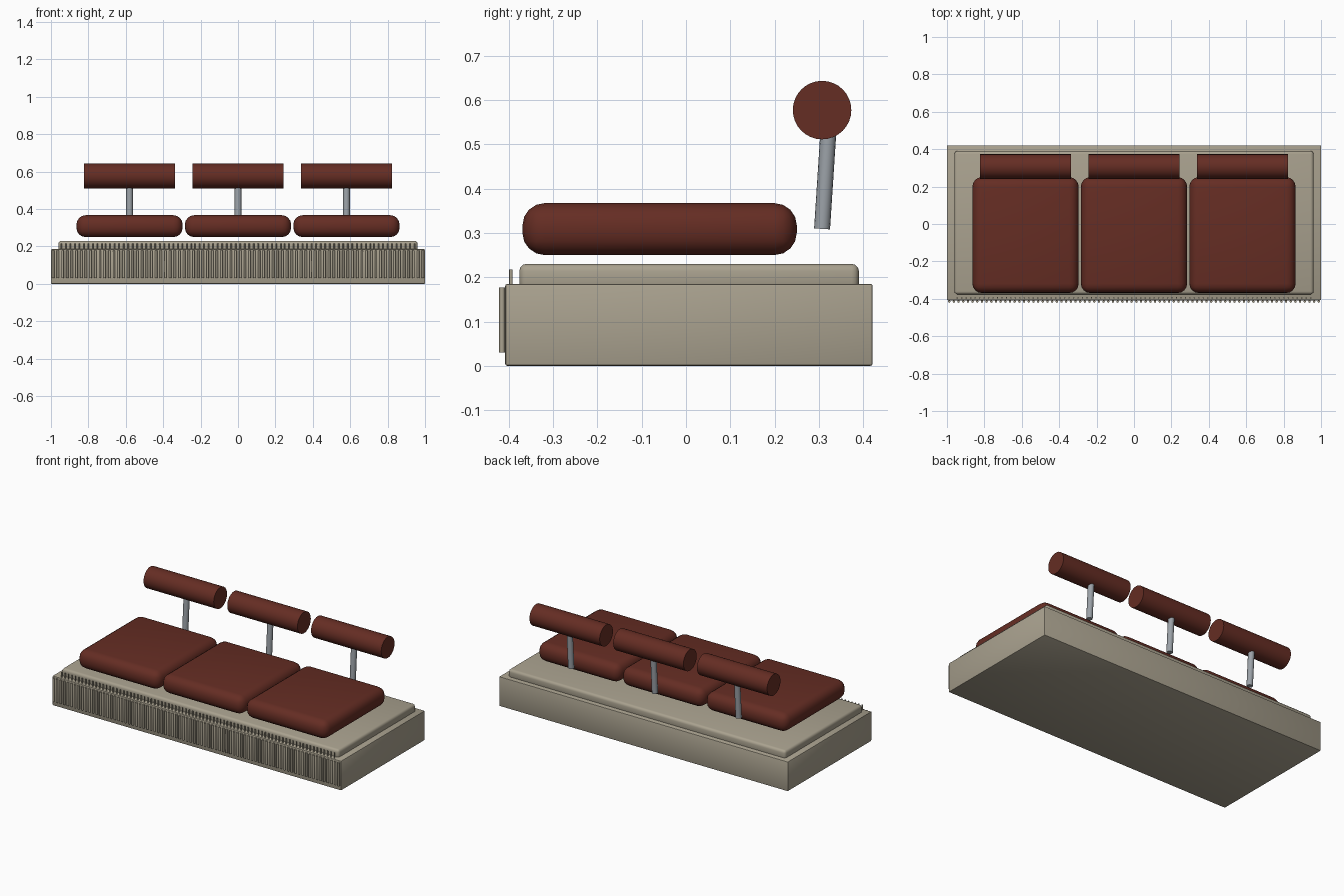
import bpy
import bmesh
import math
from mathutils import Vector

old = bpy.data.objects.get("Cube")
if old:
    bpy.data.objects.remove(old, do_unlink=True)


def material(name, colour):
    m = bpy.data.materials.new(name)
    m.use_nodes = True
    m.diffuse_color = (*colour, 1)
    m.node_tree.nodes["Principled BSDF"].inputs["Base Color"].default_value = (*colour, 1)
    return m


stone = material("beige_stone", (0.40, 0.36, 0.275))
leather = material("red_brown_leather", (0.13, 0.026, 0.017))
steel = material("grey_steel", (0.33, 0.36, 0.39))


def finish(bm, name, mat, angle=35):
    mesh = bpy.data.meshes.new(name)
    bm.to_mesh(mesh)
    bm.free()
    ob = bpy.data.objects.new(name, mesh)
    bpy.context.collection.objects.link(ob)
    mesh.materials.append(mat)
    bpy.ops.object.select_all(action='DESELECT')
    ob.select_set(True)
    bpy.context.view_layer.objects.active = ob
    bpy.ops.object.shade_smooth_by_angle(angle=math.radians(angle))
    return ob


def rounded_box(name, low, high, radius, segments, mat):
    low, high = Vector(low), Vector(high)
    bm = bmesh.new()
    bmesh.ops.create_cube(bm, size=1)
    for v in bm.verts:
        v.co = (low + high) / 2 + v.co * (high - low)
    bmesh.ops.bevel(bm, geom=bm.edges[:], offset=radius, segments=segments,
                    profile=0.5, affect='EDGES')
    return finish(bm, name, mat)


def add_rod(bm, start, end, radius, sides):
    start, end = Vector(start), Vector(end)
    axis = end - start
    made = bmesh.ops.create_cone(bm, cap_ends=True, segments=sides, radius1=radius,
                                 radius2=radius, depth=axis.length)
    turn = axis.to_track_quat('Z', 'Y')
    for v in made["verts"]:
        v.co = turn @ v.co + (start + end) / 2


def rod(name, start, end, radius, sides, mat):
    bm = bmesh.new()
    add_rod(bm, start, end, radius, sides)
    return finish(bm, name, mat)


def rib_row(name, half_width, count, y, bottom, top, radius):
    bm = bmesh.new()
    for i in range(count):
        x = half_width * (2 * i / (count - 1) - 1)
        add_rod(bm, (x, y, bottom), (x, y, top), radius, 8)
    return finish(bm, name, stone, 50)


# Stepped plinth
rounded_box("plinth", (-1, -0.408, 0), (1, 0.421, 0.185), 0.005, 2, stone)
rounded_box("plinth_step", (-0.96, -0.376, 0.17), (0.96, 0.39, 0.23), 0.016, 3, stone)

# Upright ribs along the front
rib_row("front_ribs", 0.988, 80, -0.415, 0.03, 0.177, 0.0065)
rib_row("step_ribs", 0.945, 80, -0.395, 0.18, 0.217, 0.004)

# Three seats, each with a roll backrest on a leaning post
for side, x in (("right", -0.58), ("middle", 0), ("left", 0.58)):
    rounded_box(side + "_seat_cushion", (x - 0.284, -0.369, 0.25),
                (x + 0.284, 0.25, 0.367), 0.05, 4, leather)
    rod(side + "_back_post", (x, 0.307, 0.309), (x, 0.322, 0.54), 0.018, 16, steel)
    rod(side + "_back_roll", (x - 0.243, 0.307, 0.577), (x + 0.243, 0.307, 0.577),
        0.066, 32, leather)
